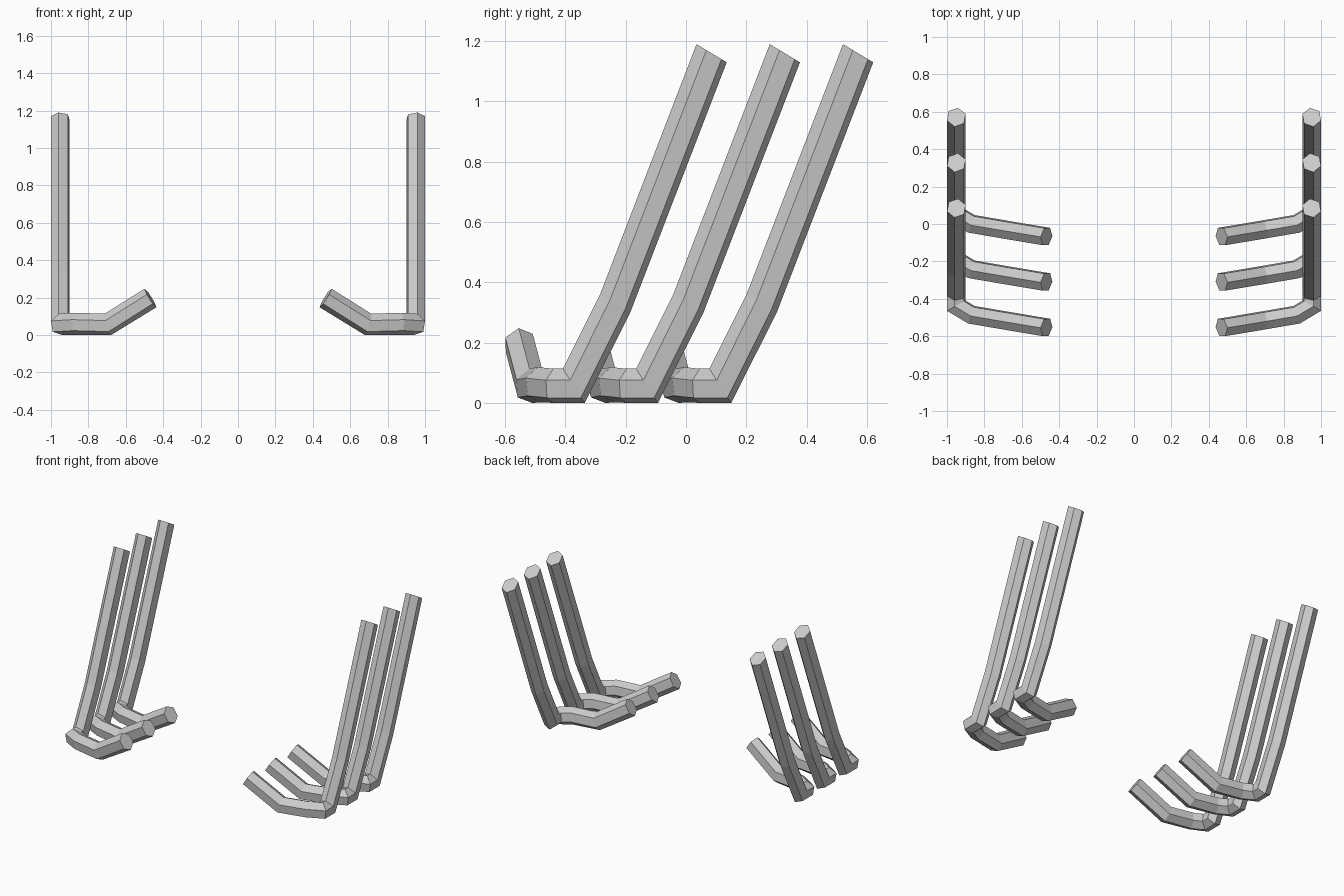
import bpy, bmesh, math
from mathutils import Vector

if "Cube" in bpy.data.objects:
    bpy.data.objects.remove(bpy.data.objects["Cube"])

# centre line of one hook: shaft top, knee, heel, corner, foot, toe bend, toe tip
PATH = [Vector(p) for p in [
    (0.95, 0.085, 1.16), (0.95, -0.235, 0.33), (0.95, -0.372, 0.055),
    (0.95, -0.437, 0.055), (0.87, -0.485, 0.06), (0.695, -0.515, 0.055),
    (0.468, -0.553, 0.198)]]
CAP_TILT = Vector((0, 0.857, -0.515))   # slope of the top cut


def hook_rings():
    """Carry a hexagon along the path, mitred at each bend."""
    n = len(PATH)
    dirs = [(PATH[i + 1] - PATH[i]).normalized() for i in range(n - 1)]
    cap_normal = Vector((0, -0.515, -0.857))
    ring = []
    for k in range(6):
        a = math.radians(10 + 60 * k)
        ring.append(PATH[0] - CAP_TILT * (0.0594 * math.cos(a))
                    + Vector((0.053 * math.sin(a), 0, 0)))
    rings = [ring]
    for i in range(1, n):
        d = dirs[i - 1]
        if i == 1:
            normal = cap_normal
        elif i == n - 1:
            normal = d
        else:
            normal = d + dirs[i]
        ring = [v + d * ((PATH[i] - v).dot(normal) / d.dot(normal)) for v in ring]
        rings.append(ring)
    return rings


def make_hook(name, side, shift):
    bm = bmesh.new()
    rows = [[bm.verts.new((v.x * side, v.y + shift, max(v.z, 0))) for v in r]
            for r in hook_rings()]
    for a, b in zip(rows, rows[1:]):
        for k in range(6):
            j = (k + 1) % 6
            bm.faces.new((a[k], a[j], b[j], b[k]))
    bm.faces.new(rows[0])
    bm.faces.new(rows[-1])
    bmesh.ops.recalc_face_normals(bm, faces=bm.faces)
    me = bpy.data.meshes.new(name)
    bm.to_mesh(me)
    bm.free()
    bpy.context.collection.objects.link(bpy.data.objects.new(name, me))


# three hooks per side
for side, label in ((1, "right"), (-1, "left")):
    for i, row in enumerate(("front", "middle", "back")):
        make_hook(f"{label}_{row}_hook", side, 0.243 * i)
